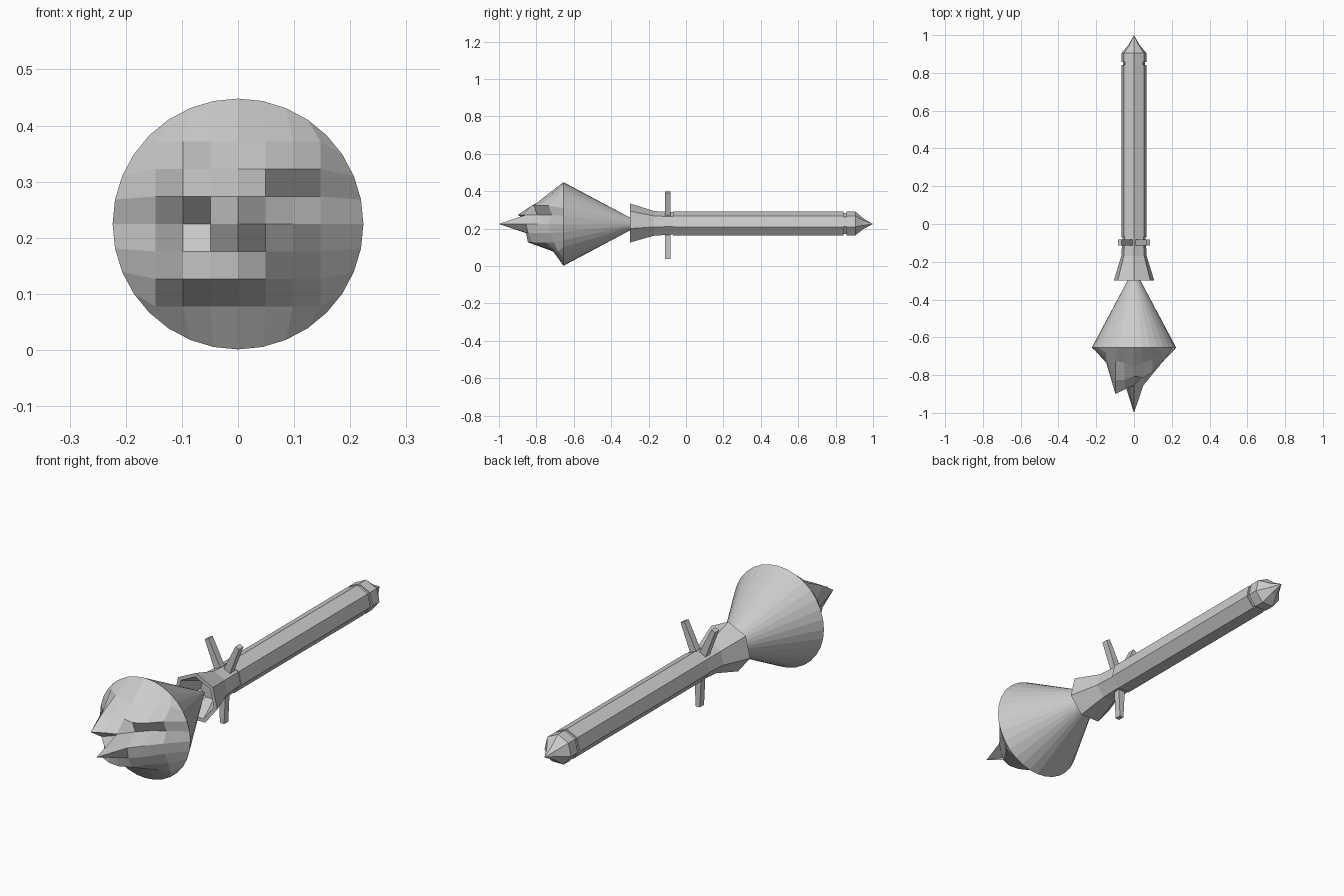
import bpy, bmesh
from math import sin, cos, pi, radians
from mathutils import Vector, Matrix

if "Cube" in bpy.data.objects:
    bpy.data.objects.remove(bpy.data.objects["Cube"])

CZ = 0.2245  # height of the long axis


def finish(bm, name):
    bmesh.ops.remove_doubles(bm, verts=bm.verts, dist=0.0002)
    bmesh.ops.recalc_face_normals(bm, faces=bm.faces)
    me = bpy.data.meshes.new(name)
    bm.to_mesh(me)
    bm.free()
    ob = bpy.data.objects.new(name, me)
    ob.location.z = CZ
    bpy.context.collection.objects.link(ob)
    return ob


def ring(bm, y, r, n):
    if r == 0:
        return [bm.verts.new((0, y, 0))] * n
    return [bm.verts.new((r * sin(2 * pi * i / n), y, r * cos(2 * pi * i / n)))
            for i in range(n)]


def bridge(bm, a, b):
    n = len(a)
    for i in range(n):
        q = [a[i], a[(i + 1) % n], b[(i + 1) % n], b[i]]
        bm.faces.new(list(dict.fromkeys(q)))


def lathe(name, profile, n):
    bm = bmesh.new()
    rings = [ring(bm, y, r, n) for y, r in profile]
    for a, b in zip(rings, rings[1:]):
        bridge(bm, a, b)
    return finish(bm, name)


# Seven-sided handle with hollow flared socket, and its end ring and point
lathe("handle", [(-.2, 0), (-.2, .045), (-.3, .093), (-.3, .11), (-.17, .069),
                 (-.07, .063), (-.07, .067), (.842, .067), (.842, .06), (.86, .06)], 7)
lathe("end_point", [(.855, 0), (.857, .067), (.905, .067), (.95, .029), (1, 0)], 7)

# Three tapered prongs around the neck
for i, ang in enumerate((66, 114, 270)):
    bm = bmesh.new()
    bmesh.ops.create_cube(bm, size=1)
    for v in bm.verts:
        tip = v.co.x > 0
        v.co = Vector((.187 if tip else .05, v.co.y * .03,
                       v.co.z * (.02 if tip else .034)))
    bmesh.ops.transform(bm, verts=bm.verts,
                        matrix=Matrix.Translation((0, -.098, 0)) @
                        Matrix.Rotation(radians(-ang), 4, 'Y'))
    finish(bm, f"prong_{i + 1}")

# Head: smooth-sided cone behind, jagged rock face in front
R, YB, STEP = .2235, -.655, .049
depth = [  # rows from top to bottom, columns left to right
    [.03, .07, .08, .10, .08, .06, .03],
    [.06, .17, .17, .15, .16, .13, .08],
    [.08, .245, .22, .20, .14, .09, .06],
    [.05, .17, .12, .345, .20, .14, .08],
    [.06, .15, .19, .20, .19, .14, .07],
    [.05, .16, .185, .19, .17, .10, .05],
    [.02, .05, .05, .055, .05, .04, .03]]
bm = bmesh.new()
rim = ring(bm, YB, R, 32)
bridge(bm, rim, ring(bm, -.235, 0, 32))


def grid_vert(r, c):
    # border of the 9 x 9 grid lies on the rim, the rest is raised rock
    if r == 0:
        return rim[(c - 4) % 32]
    if c == 8:
        return rim[4 + r]
    if r == 8:
        return rim[12 + 8 - c]
    if c == 0:
        return rim[20 + 8 - r]
    return bm.verts.new(((c - 4) * STEP, YB - depth[r - 1][c - 1], (4 - r) * STEP))


grid = [[grid_vert(r, c) for c in range(9)] for r in range(9)]
for r in range(8):
    for c in range(8):
        bm.faces.new((grid[r][c], grid[r][c + 1], grid[r + 1][c + 1], grid[r + 1][c]))
finish(bm, "head")
